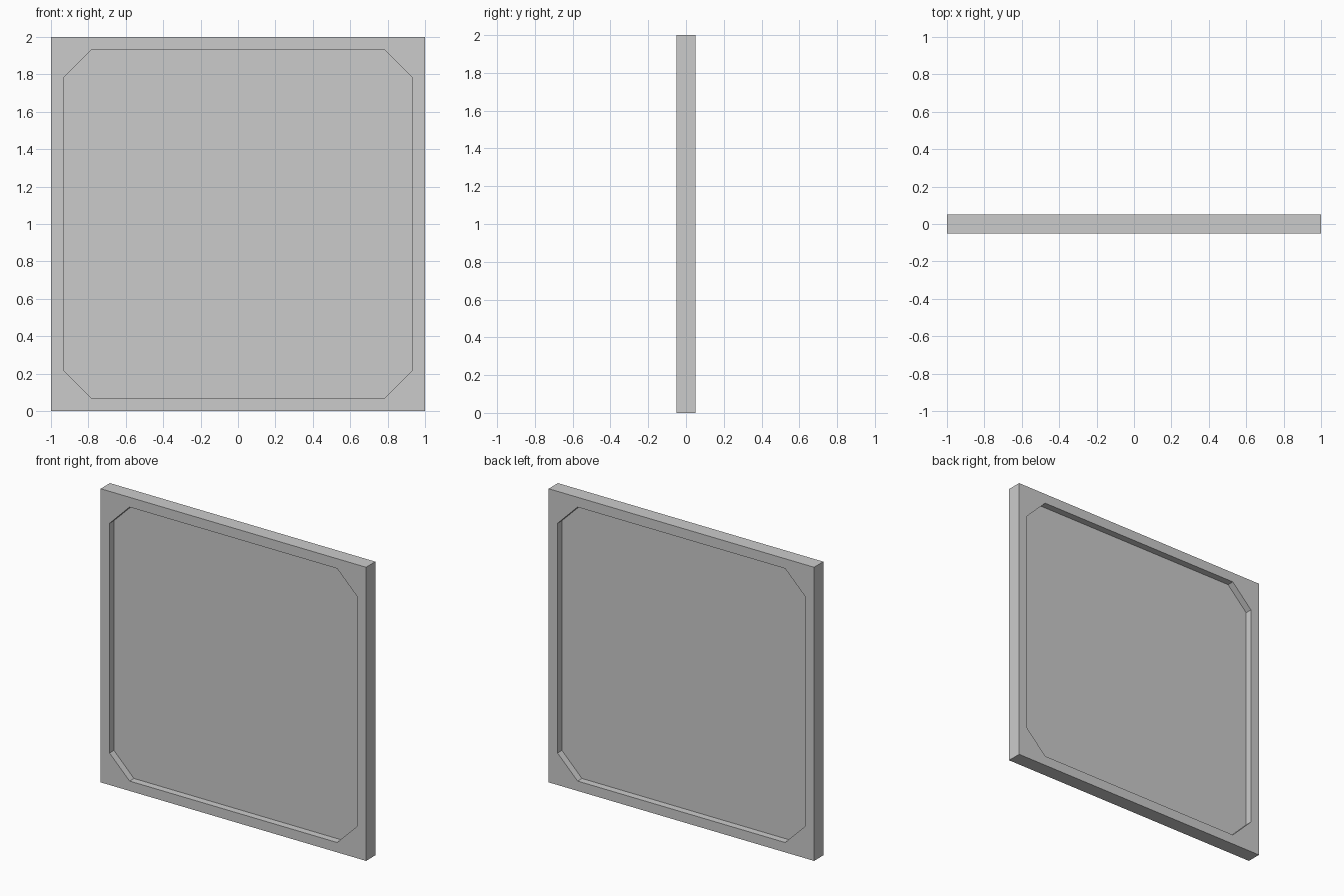
import bpy, bmesh

if "Cube" in bpy.data.objects:
    bpy.data.objects.remove(bpy.data.objects["Cube"])

HALF, INNER, CUT = 1.0, 0.933, 0.782   # outer half size, opening half size, chamfer start
DEPTH, PANE = 0.05, 0.003              # half thicknesses
CZ = 1.0


def extrude_profile(name, points, faces, half):
    """Flat x/z profile extruded along y, centred on y = 0."""
    bm = bmesh.new()
    verts = [bm.verts.new((x, -half, CZ + z)) for x, z in points]
    flat = [bm.faces.new([verts[i] for i in f]) for f in faces]
    ext = bmesh.ops.extrude_face_region(bm, geom=flat, use_keep_orig=True)
    moved = [g for g in ext["geom"] if isinstance(g, bmesh.types.BMVert)]
    bmesh.ops.translate(bm, verts=moved, vec=(0, 2 * half, 0))
    bmesh.ops.recalc_face_normals(bm, faces=bm.faces)
    mesh = bpy.data.meshes.new(name)
    bm.to_mesh(mesh)
    bm.free()
    obj = bpy.data.objects.new(name, mesh)
    bpy.context.collection.objects.link(obj)
    return obj


# Corner points plus the chamfered opening, walking round the four quadrants
outer, octagon = [], []
for sx, sz in ((1, 1), (-1, 1), (-1, -1), (1, -1)):
    outer.append((sx * HALF, sz * HALF))
    pair = [(sx * INNER, sz * CUT), (sx * CUT, sz * INNER)]
    octagon += pair if sx * sz > 0 else pair[::-1]

# Square frame: a corner triangle and a side strip per quadrant
frame_faces = []
for i in range(4):
    j = (i + 1) % 4
    a, b, c = 4 + 2 * i, 5 + 2 * i, 4 + 2 * j
    frame_faces += [(i, b, a), (i, j, c, b)]
extrude_profile("square_frame", outer + octagon, frame_faces, DEPTH)

# Thin panel recessed equally from both sides
extrude_profile("inner_panel", octagon, [tuple(range(8))], PANE)
